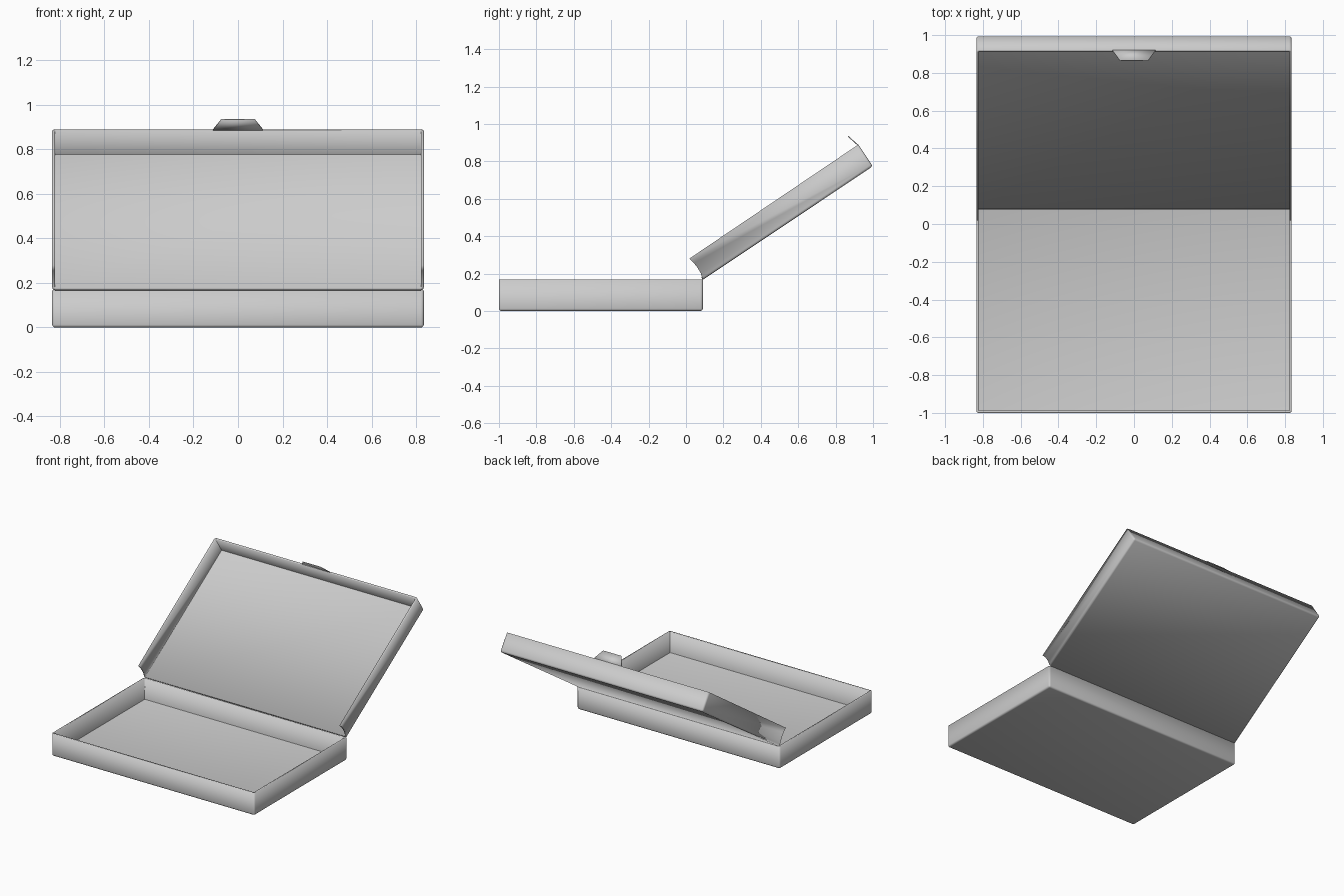
import bpy, bmesh, math

if "Cube" in bpy.data.objects:
    bpy.data.objects.remove(bpy.data.objects["Cube"])

HALF = 0.835      # half width of the case
WALL = 0.012
ANGLE = math.atan2(0.607, 0.91)
HINGE = (0, 0.09, 0.167)


def finish(bm, name, thickness):
    me = bpy.data.meshes.new(name)
    bm.to_mesh(me)
    bm.free()
    ob = bpy.data.objects.new(name, me)
    bpy.context.collection.objects.link(ob)
    bpy.ops.object.select_all(action='DESELECT')
    ob.select_set(True)
    bpy.context.view_layer.objects.active = ob
    bpy.ops.object.shade_smooth_by_angle(angle=math.radians(40))
    mod = ob.modifiers.new("wall", 'SOLIDIFY')
    mod.thickness = thickness
    mod.offset = -1
    mod.use_even_offset = True
    return ob


def shell(name, profile, open_edges, radius):
    """Extrude a side profile across x, open some faces, round the folds."""
    bm = bmesh.new()
    left = [bm.verts.new((-HALF, y, z)) for y, z in profile]
    right = [bm.verts.new((HALF, y, z)) for y, z in profile]
    bm.faces.new(left)
    bm.faces.new(right)
    n = len(profile)
    opened = []
    for i in range(n):
        j = (i + 1) % n
        f = bm.faces.new((left[i], left[j], right[j], right[i]))
        if i in open_edges:
            opened.append(f)
    bmesh.ops.recalc_face_normals(bm, faces=bm.faces[:])
    bmesh.ops.delete(bm, geom=opened, context='FACES')
    folds = [e for e in bm.edges if len(e.link_faces) == 2]
    bmesh.ops.bevel(bm, geom=folds, offset=radius, segments=3, profile=0.5,
                    affect='EDGES')
    return finish(bm, name, WALL)


# bottom tray, open on top
shell("base_tray", [(-1, 0), (0.09, 0), (0.09, 0.167), (-1, 0.167)], {2}, 0.013)

# lid, open on its inner side and along the hinge, with scooped side wall ends
lid = shell("lid", [(0, 0), (1.093, 0), (1.093, 0.14), (0.002, 0.134),
                    (0.010, 0.10), (0.012, 0.07), (0.010, 0.035)],
            {2, 3, 4, 5, 6}, 0.014)

# closing tab on the lid's front edge
bm = bmesh.new()
bm.faces.new([bm.verts.new(p) for p in (
    (0.115, 1.092, 0.138), (-0.115, 1.092, 0.138),
    (-0.075, 1.074, 0.209), (0.075, 1.074, 0.209))])
bmesh.ops.recalc_face_normals(bm, faces=bm.faces[:])
if bm.faces[:][0].normal.y < 0:
    bmesh.ops.reverse_faces(bm, faces=bm.faces[:])
tab = finish(bm, "closing_tab", 0.005)

for ob in (lid, tab):
    ob.location = HINGE
    ob.rotation_euler.x = ANGLE
